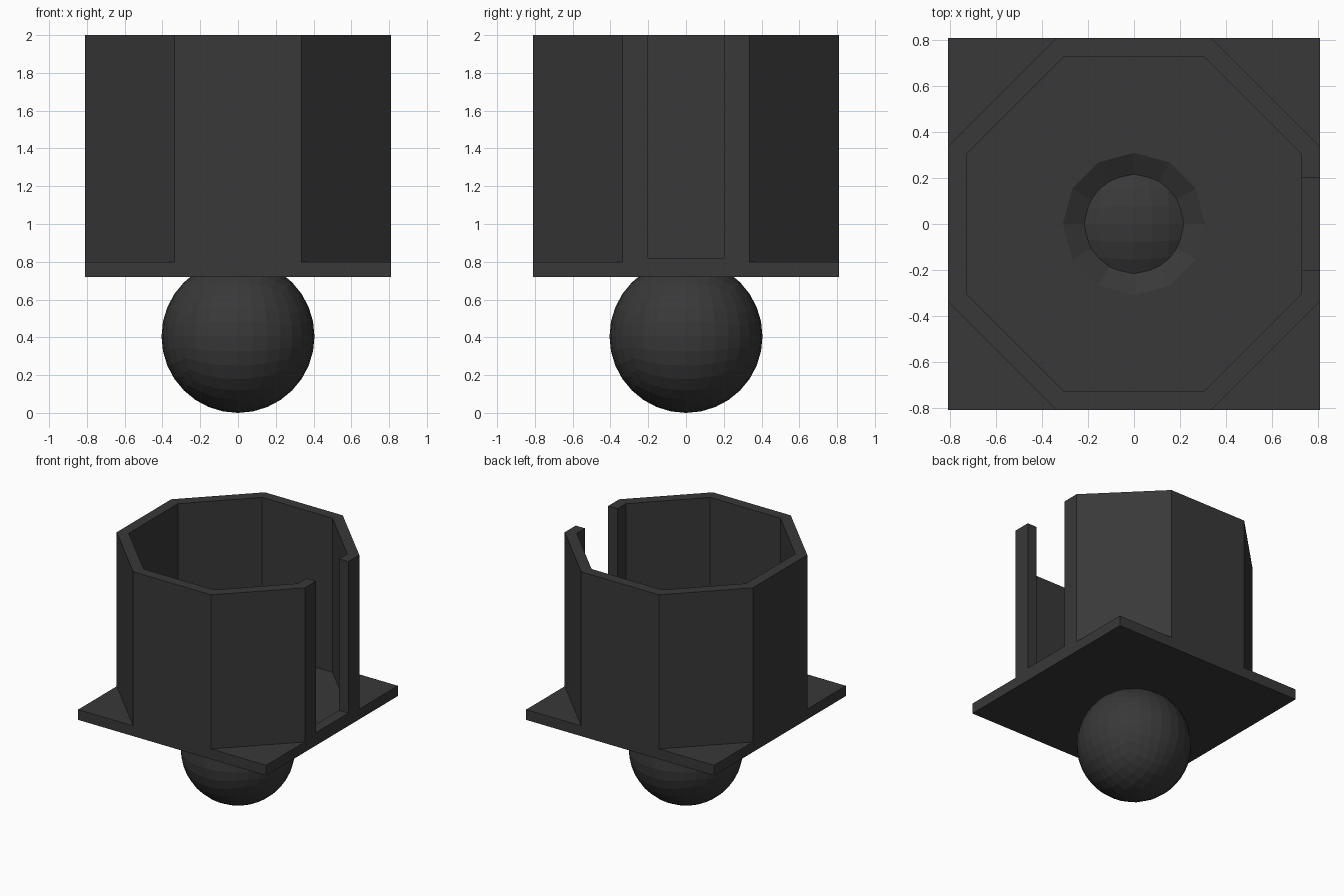
import bpy, bmesh, math
from mathutils import Matrix

if "Cube" in bpy.data.objects:
    bpy.data.objects.remove(bpy.data.objects["Cube"])

HALF, INNER = 0.81, 0.73
PLATE_Z, FLOOR_Z, LIP_Z, TOP_Z = 0.72, 0.80, 0.82, 2.0
SLOT = 0.20
BALL_R = 0.405

dark = bpy.data.materials.new("dark_grey")
dark.diffuse_color = (0.04, 0.04, 0.04, 1)
dark.use_nodes = True
dark.node_tree.nodes["Principled BSDF"].inputs["Base Color"].default_value = dark.diffuse_color


def make(name, bm):
    bmesh.ops.recalc_face_normals(bm, faces=bm.faces)
    mesh = bpy.data.meshes.new(name)
    bm.to_mesh(mesh)
    bm.free()
    mesh.materials.append(dark)
    obj = bpy.data.objects.new(name, mesh)
    bpy.context.collection.objects.link(obj)
    return obj


def box(name, x0, x1, y0, y1, z0, z1):
    bm = bmesh.new()
    bmesh.ops.create_cube(bm, size=1)
    for v in bm.verts:
        v.co = ((x0 + x1) / 2 + v.co.x * (x1 - x0),
                (y0 + y1) / 2 + v.co.y * (y1 - y0),
                (z0 + z1) / 2 + v.co.z * (z1 - z0))
    return make(name, bm)


def open_octagon(apothem):
    # Octagon path that starts and ends at the slot in the +x side
    r = apothem / math.cos(math.pi / 8)
    pts = [(r * math.cos(a), r * math.sin(a))
           for a in (math.pi / 8 + i * math.pi / 4 for i in range(8))]
    return [(apothem, SLOT)] + pts + [(apothem, -SLOT)]


# Octagonal wall with a full-height slot
bm = bmesh.new()
sections = []
for (xo, yo), (xi, yi) in zip(open_octagon(HALF), open_octagon(INNER)):
    sections.append([bm.verts.new(c) for c in (
        (xo, yo, FLOOR_Z), (xi, yi, FLOOR_Z), (xi, yi, TOP_Z), (xo, yo, TOP_Z))])
for a, b in zip(sections, sections[1:]):
    for i in range(4):
        j = (i + 1) % 4
        bm.faces.new((a[i], a[j], b[j], b[i]))
bm.faces.new(sections[0])
bm.faces.new(sections[-1])
make("octagonal_wall", bm)

# Low sill across the slot
box("slot_sill", INNER, HALF, -SLOT, SLOT, FLOOR_Z, LIP_Z)

# Square base plate with a tapered recess above the ball
plate = box("base_plate", -HALF, HALF, -HALF, HALF, PLATE_Z, FLOOR_Z)
bm = bmesh.new()
bmesh.ops.create_cone(bm, cap_ends=True, segments=12, radius1=0.155, radius2=0.327,
                      depth=0.10, matrix=Matrix.Translation((0, 0, 0.76)))
cutter = make("recess_cutter", bm)
cutter.hide_render = True
cutter.hide_viewport = True
mod = plate.modifiers.new("recess", 'BOOLEAN')
mod.operation = 'DIFFERENCE'
mod.solver = 'EXACT'
mod.object = cutter

# Faceted ball foot made from a rounded, subdivided cube
bm = bmesh.new()
bmesh.ops.create_cube(bm, size=2)
bmesh.ops.subdivide_edges(bm, edges=bm.edges[:], cuts=7, use_grid_fill=True)
for v in bm.verts:
    v.co = [math.tan(c * math.pi / 4) for c in v.co]
    v.co = v.co.normalized() * BALL_R
    v.co.z += BALL_R
make("ball_foot", bm)
